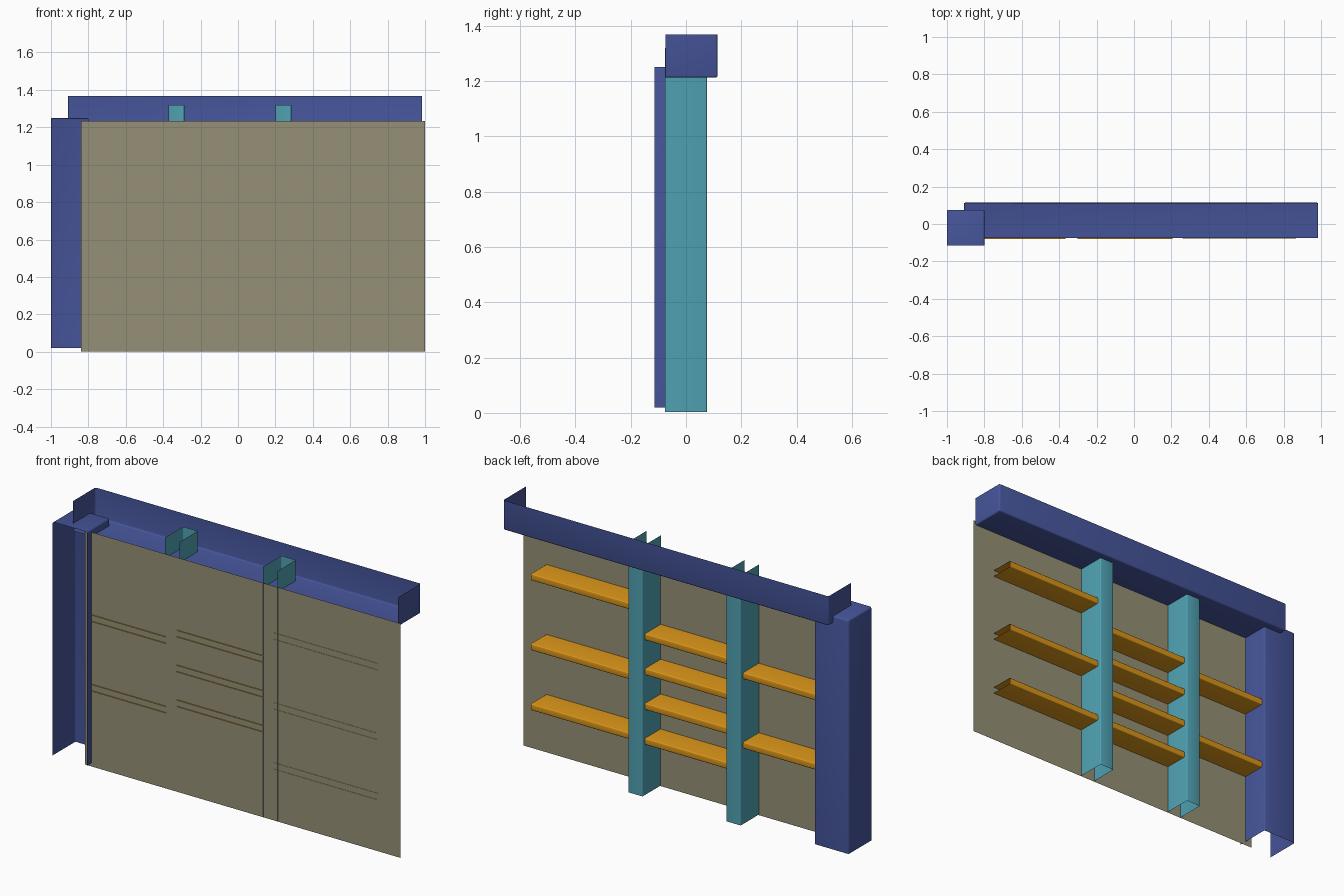
import bpy, bmesh, math
from mathutils import Vector

if "Cube" in bpy.data.objects:
    bpy.data.objects.remove(bpy.data.objects["Cube"])


def material(name, color):
    m = bpy.data.materials.new(name)
    m.diffuse_color = (*color, 1)
    m.use_nodes = True
    m.node_tree.nodes["Principled BSDF"].inputs["Base Color"].default_value = m.diffuse_color
    return m


BLUE = material("frame_blue", (0.06, 0.09, 0.32))
TEAL = material("post_teal", (0.08, 0.36, 0.45))
ORANGE = material("rail_orange", (0.70, 0.30, 0.01))
TAN = material("panel_tan", (0.30, 0.28, 0.18))


def folded_sheet(name, lo, hi, open_sides, mat, radius=0.008):
    """Sheet-metal box with some sides left open and rounded bends."""
    lo, hi = Vector(lo), Vector(hi)
    bm = bmesh.new()
    bmesh.ops.create_cube(bm, size=1)
    for v in bm.verts:
        v.co = Vector([lo[i] if v.co[i] < 0 else hi[i] for i in range(3)])
    bm.normal_update()
    axes = {"-x": (-1, 0, 0), "+x": (1, 0, 0), "-y": (0, -1, 0),
            "+y": (0, 1, 0), "-z": (0, 0, -1), "+z": (0, 0, 1)}
    gone = [f for f in bm.faces
            if any(f.normal.dot(Vector(axes[s])) > 0.9 for s in open_sides)]
    bmesh.ops.delete(bm, geom=gone, context="FACES")
    bends = [e for e in bm.edges if len(e.link_faces) == 2]
    bmesh.ops.bevel(bm, geom=bends, offset=radius, segments=3, profile=0.5, affect="EDGES")
    me = bpy.data.meshes.new(name)
    bm.to_mesh(me)
    bm.free()
    me.materials.append(mat)
    ob = bpy.data.objects.new(name, me)
    bpy.context.collection.objects.link(ob)
    bpy.ops.object.select_all(action="DESELECT")
    ob.select_set(True)
    bpy.context.view_layer.objects.active = ob
    bpy.ops.object.shade_smooth_by_angle(angle=math.radians(35))
    return ob


# Flat skin panel
bpy.ops.mesh.primitive_plane_add(size=1, location=(0.08, -0.075, 0.617),
                                 rotation=(math.pi / 2, 0, 0))
panel = bpy.context.object
panel.name = "skin_panel"
panel.scale = (1.84, 1.234, 1)
panel.data.materials.append(TAN)

# Top beam: tray open at the front and top
folded_sheet("top_beam", (-0.91, -0.075, 1.212), (0.985, 0.114, 1.368),
             ("-y", "+z"), BLUE)

# Side column: capped channel open at the front and bottom
folded_sheet("side_column", (-1.0, -0.114, 0.02), (-0.80, 0.075, 1.25),
             ("-y", "-z"), BLUE)

# Vertical posts: channels open towards the panel
for i, x in enumerate((-0.372, 0.2)):
    folded_sheet(f"post_{i + 1}", (x, -0.0765, 0.003), (x + 0.085, 0.076, 1.32),
                 ("-y", "-z", "+z"), TEAL, 0.005)

# Horizontal rails per bay: x range, front edge y, bottom heights
bays = {
    "left": (-0.80, -0.365, -0.08, (0.40, 0.766)),
    "middle": (-0.302, 0.205, -0.08, (0.267, 0.451, 0.634, 0.818)),
    "right": (0.26, 0.865, -0.0765, (0.271, 0.587, 0.955)),
}
for bay, (x0, x1, y0, heights) in bays.items():
    for i, z in enumerate(heights):
        # the lowest middle rail stops just behind the panel
        front = -0.074 if (bay == "middle" and i == 0) else y0
        folded_sheet(f"{bay}_rail_{i + 1}", (x0, front, z), (x1, 0.055, z + 0.034),
                     ("-y", "-x", "+x"), ORANGE, 0.005)
